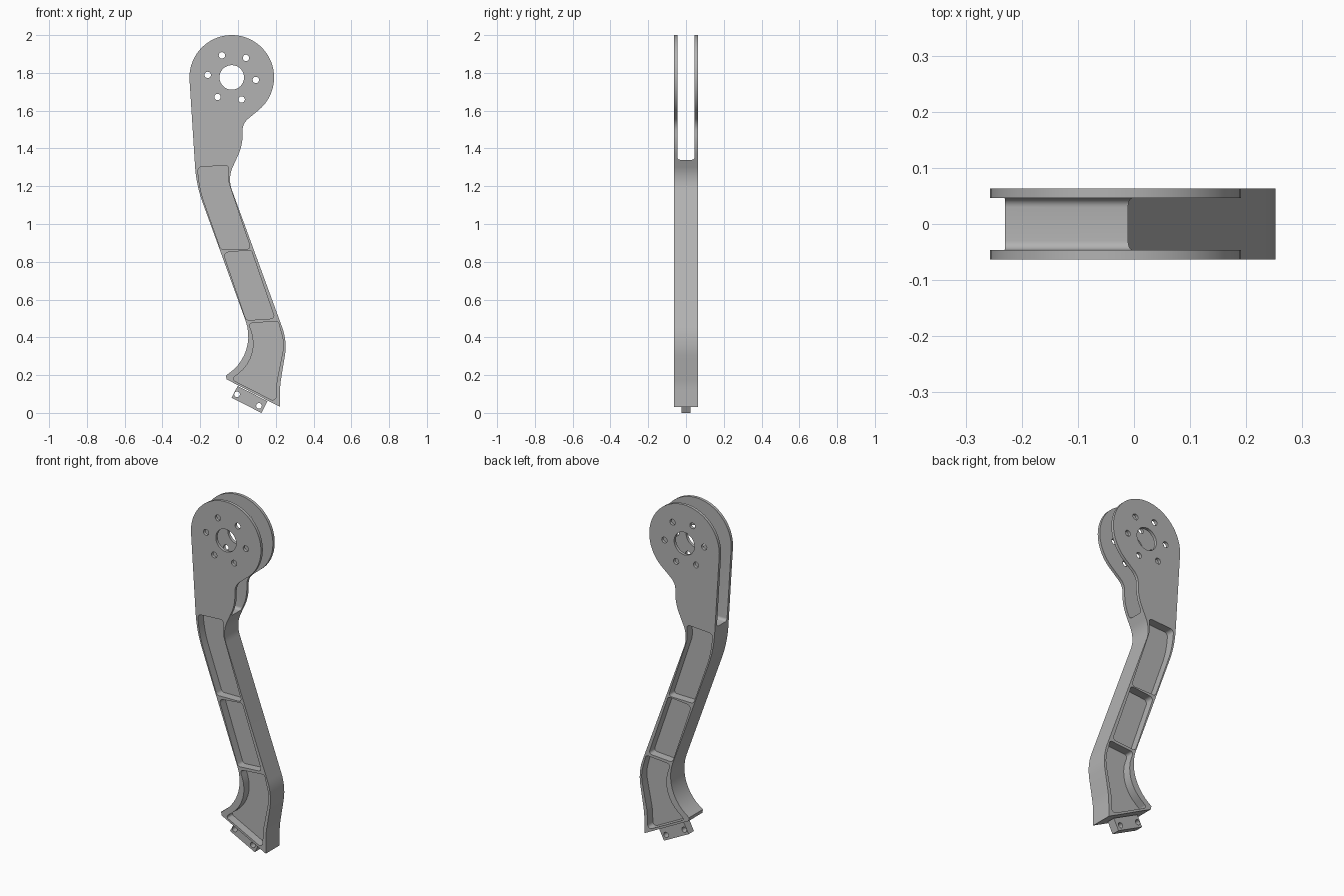
import bpy, bmesh
from math import cos, sin, tan, radians, pi
from mathutils import Vector

cube = bpy.data.objects.get("Cube")
if cube:
    bpy.data.objects.remove(cube, do_unlink=True)

metal = bpy.data.materials.new("plain grey")
metal.use_nodes = True
GREY = (0.45, 0.45, 0.45, 1)
metal.diffuse_color = GREY
metal.node_tree.nodes["Principled BSDF"].inputs["Base Color"].default_value = GREY

HALF = 0.063            # half thickness of the arm
HUB = Vector((-0.033, 1.776))
HUB_R = 0.224


def rounded(corners, steps=10):
    """Closed outline from (u, v, fillet radius) corners."""
    pts = []
    for i, (u, v, r) in enumerate(corners):
        p = Vector((u, v))
        if r == 0:
            pts.append(p)
            continue
        a = (Vector(corners[i - 1][:2]) - p).normalized()
        b = (Vector(corners[(i + 1) % len(corners)][:2]) - p).normalized()
        half = a.angle(b) / 2
        mid = p + (a + b).normalized() * (r / sin(half))
        start = p + a * (r / tan(half)) - mid
        end = p + b * (r / tan(half)) - mid
        sweep = start.angle_signed(end)
        for k in range(steps + 1):
            t = -sweep * k / steps
            pts.append(mid + Vector((start.x * cos(t) - start.y * sin(t),
                                     start.x * sin(t) + start.y * cos(t))))
    return pts


def circle(centre, r, n=32):
    return [Vector(centre) + r * Vector((cos(2 * pi * k / n), sin(2 * pi * k / n)))
            for k in range(n)]


def prism(name, pts, lo, hi, along="y"):
    """Extrude an xz outline along y, or a yz outline along x."""
    place = (lambda p, d: (p.x, d, p.y)) if along == "y" else (lambda p, d: (d, p.x, p.y))
    bm = bmesh.new()
    face = bm.faces.new([bm.verts.new(place(p, lo)) for p in pts])
    out = bmesh.ops.extrude_face_region(bm, geom=[face])
    shift = Vector((0, hi - lo, 0)) if along == "y" else Vector((hi - lo, 0, 0))
    bmesh.ops.translate(bm, vec=shift,
                        verts=[v for v in out["geom"] if isinstance(v, bmesh.types.BMVert)])
    bmesh.ops.recalc_face_normals(bm, faces=bm.faces)
    mesh = bpy.data.meshes.new(name)
    bm.to_mesh(mesh)
    bm.free()
    mesh.materials.append(metal)
    ob = bpy.data.objects.new(name, mesh)
    bpy.context.collection.objects.link(ob)
    return ob


def activate(ob):
    bpy.ops.object.select_all(action="DESELECT")
    ob.select_set(True)
    bpy.context.view_layer.objects.active = ob


def cut(target, cutter):
    cutter.hide_render = True
    mod = target.modifiers.new("cut", "BOOLEAN")
    mod.operation = "DIFFERENCE"
    mod.solver = "EXACT"
    mod.object = cutter
    activate(target)
    bpy.ops.object.modifier_apply(modifier=mod.name)
    bpy.data.objects.remove(cutter, do_unlink=True)


# Arm outline: round hub on top, bent shank, flared foot
shank = rounded([
    (-0.221, 1.206, 0.7), (0.103, 0.315, 0.24), (-0.064, 0.198, 0),
    (-0.061, 0.178, 0), (0.222, 0.032, 0), (0.223, 0.15, 0.4),
    (0.261, 0.379, 0.3), (-0.055, 1.242, 0.16), (0.024, 1.416, 0.25),
    (0.024, 1.532, 0.08), (0.11, 1.604, 0), (-0.257, 1.764, 0)])
hub_arc = [HUB + HUB_R * Vector((cos(t), sin(t)))
           for t in (radians(-50 + 234 * k / 56) for k in range(57))]
arm = prism("arm", shank[:-2] + hub_arc, -HALF, HALF)

# Fork slot between the two hub plates
cut(arm, prism("slot_cutter", rounded([(-0.046, 1.34, 0.016), (0.046, 1.34, 0.016),
                                       (0.046, 2.1, 0), (-0.046, 2.1, 0)], 6),
               -0.5, 0.5, "x"))

# Hub bore and ring of bolt holes
cut(arm, prism("bore_cutter", circle(HUB, 0.065, 40), -0.2, 0.2))
for k in range(6):
    a = radians(-6 + 60 * k)
    cut(arm, prism("bolt_cutter", circle(HUB + 0.128 * Vector((cos(a), sin(a))), 0.017, 16),
                   -0.2, 0.2))

# Lightening pockets on both faces, leaving a thin web
pockets = [
    [(-0.213, 1.301, 0.02), (-0.049, 1.311, 0.018), (-0.052, 1.225, 0.12),
     (0.068, 0.868, 0.015), (-0.091, 0.866, 0.02), (-0.207, 1.195, 0.6)],
    [(-0.078, 0.848, 0.02), (0.07, 0.862, 0.015), (0.195, 0.5, 0.015), (0.044, 0.49, 0.02)],
    [(0.056, 0.474, 0.015), (0.212, 0.486, 0.015), (0.245, 0.365, 0.2),
     (0.205, 0.165, 0.2), (0.2, 0.058, 0.018), (-0.035, 0.178, 0.012), (0.12, 0.3, 0.2)],
]
WEB = 0.015
for corners in pockets:
    for lo, hi in ((-0.2, -WEB), (WEB, 0.2)):
        cut(arm, prism("pocket_cutter", rounded(corners, 8), lo, hi))

# Drilled mounting tab under the foot
tab = prism("mounting_tab", rounded([(-0.002, 0.142, 0), (-0.034, 0.08, 0),
                                     (0.124, 0, 0), (0.156, 0.062, 0)]), -0.024, 0.024)
for centre in ((-0.005, 0.098), (0.111, 0.037)):
    cut(tab, prism("tab_hole_cutter", circle(centre, 0.015, 16), -0.2, 0.2))

for ob in (arm, tab):
    activate(ob)
    bpy.ops.object.shade_smooth_by_angle(angle=radians(30))
